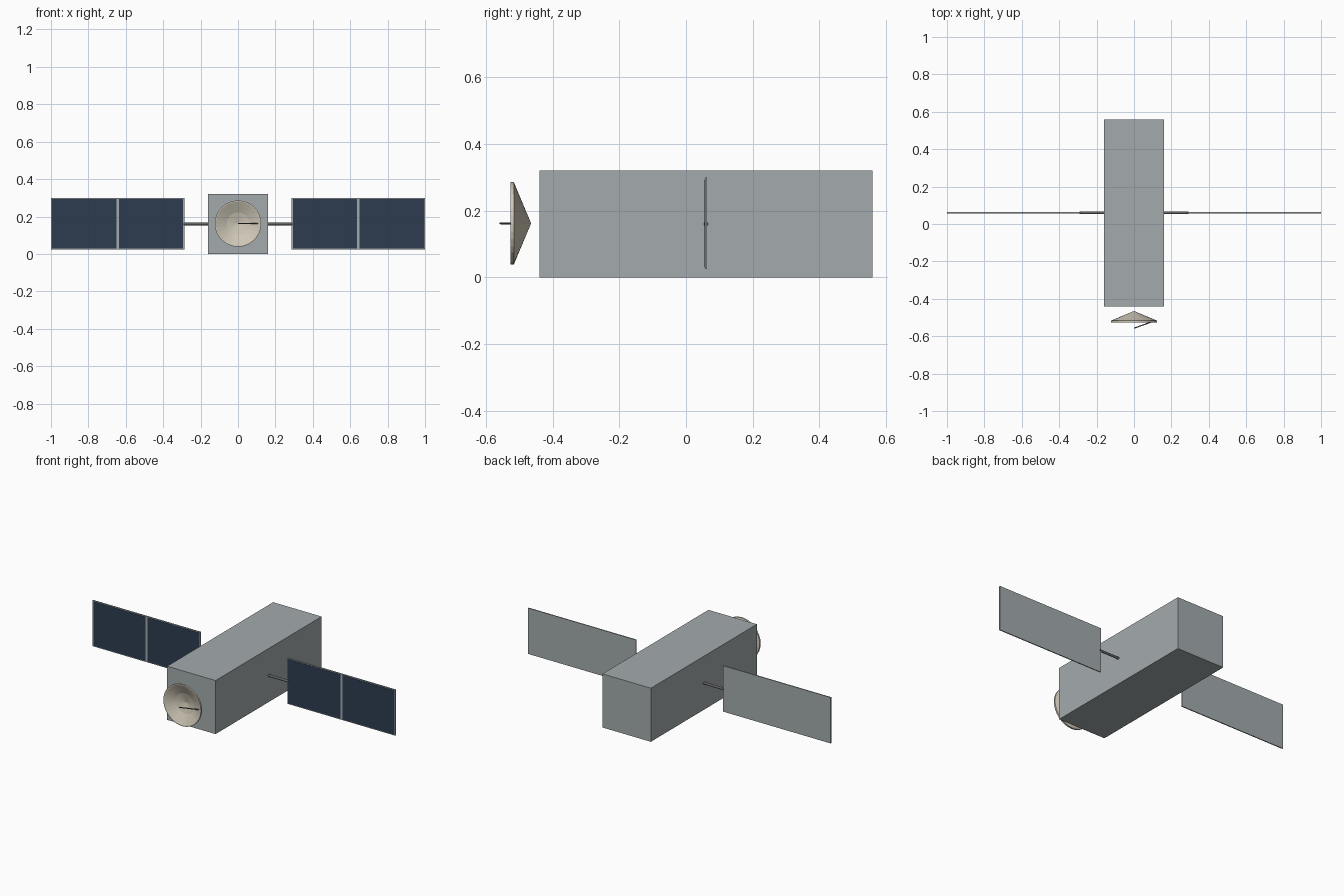
import bpy
import bmesh
import math
from mathutils import Vector, Matrix

if "Cube" in bpy.data.objects:
    bpy.data.objects.remove(bpy.data.objects["Cube"], do_unlink=True)


def material(name, color):
    mat = bpy.data.materials.new(name)
    mat.use_nodes = True
    mat.diffuse_color = (*color, 1)
    bsdf = next(n for n in mat.node_tree.nodes if n.type == "BSDF_PRINCIPLED")
    bsdf.inputs["Base Color"].default_value = (*color, 1)
    return mat


GREY = material("hull grey", (0.37, 0.41, 0.42))
NAVY = material("solar navy", (0.026, 0.044, 0.08))
BEIGE = material("dish beige", (0.62, 0.57, 0.47))
DARK = material("strut dark grey", (0.12, 0.125, 0.13))


def finish(name, bm, mat):
    bmesh.ops.recalc_face_normals(bm, faces=bm.faces)
    mesh = bpy.data.meshes.new(name)
    bm.to_mesh(mesh)
    bm.free()
    mesh.materials.append(mat)
    obj = bpy.data.objects.new(name, mesh)
    bpy.context.collection.objects.link(obj)
    return obj


def box(name, low, high, mat):
    low, high = Vector(low), Vector(high)
    bm = bmesh.new()
    place = Matrix.Translation((low + high) / 2) @ Matrix.Diagonal((*(high - low), 1))
    bmesh.ops.create_cube(bm, size=1, matrix=place)
    return finish(name, bm, mat)


def rod(name, start, end, radius, mat, sides=12):
    start, end = Vector(start), Vector(end)
    axis = end - start
    place = Matrix.Translation((start + end) / 2) @ axis.to_track_quat("Z", "Y").to_matrix().to_4x4()
    bm = bmesh.new()
    bmesh.ops.create_cone(bm, cap_ends=True, segments=sides, radius1=radius,
                          radius2=radius, depth=axis.length, matrix=place)
    return finish(name, bm, mat)


def lathe(name, profile, height, mat, sides=32):
    """Turn (radius, y) points about the y axis at the given height."""
    bm = bmesh.new()
    verts = [bm.verts.new((r, y, height)) for r, y in profile]
    edges = [bm.edges.new(pair) for pair in zip(verts, verts[1:])]
    bmesh.ops.spin(bm, geom=verts + edges, cent=(0, 0, height), axis=(0, 1, 0),
                   angle=math.tau, steps=sides)
    bmesh.ops.remove_doubles(bm, verts=bm.verts, dist=0.0005)
    return finish(name, bm, mat)


MID_Z = 0.16
WING_Y = 0.06

# Main hull
box("hull", (-0.16, -0.44, 0), (0.16, 0.56, 0.32), GREY)

# Solar wings: strut, frame and two cell plates on each side
for side, s in (("left", 1), ("right", -1)):
    rod(f"{side}_wing_strut", (s * 0.155, WING_Y, MID_Z), (s * 0.292, WING_Y, MID_Z), 0.007, DARK)

    def span(x1, x2):
        return sorted((s * x1, s * x2))

    x1, x2 = span(0.287, 1.0)
    box(f"{side}_wing_frame", (x1, WING_Y - 0.003, 0.025), (x2, WING_Y + 0.003, 0.299), GREY)
    for part, inner, outer in (("inner", 0.293, 0.637), ("outer", 0.65, 0.994)):
        x1, x2 = span(inner, outer)
        box(f"{side}_{part}_cells", (x1, WING_Y - 0.0045, 0.03), (x2, WING_Y - 0.002, 0.294), NAVY)

# Dish: conical back, thin rim, shallow bowl
lathe("dish", [(0, -0.465), (0.124, -0.517), (0.124, -0.527), (0.118, -0.527),
               (0.06, -0.499), (0, -0.484)], MID_Z + 0.002, BEIGE)

# Feed arm reaching from the rim to the focus
rod("dish_feed_arm", (0.11, -0.518, MID_Z + 0.002), (0, -0.557, MID_Z + 0.002), 0.003, DARK, 8)
